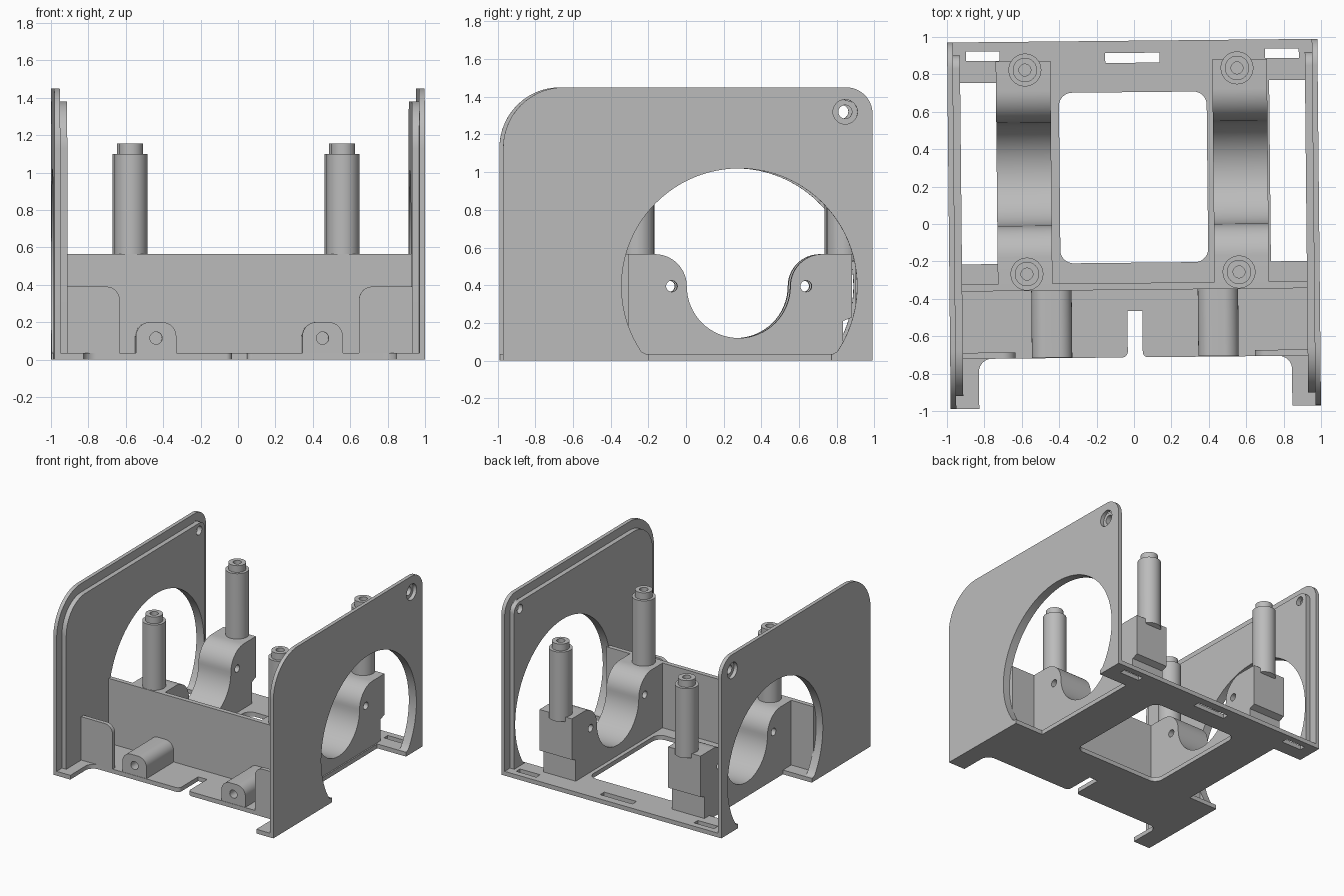
import bpy, bmesh, math
from mathutils import Vector, Matrix

cube = bpy.data.objects.get("Cube")
if cube:
    bpy.data.objects.remove(cube, do_unlink=True)

grey = bpy.data.materials.new("plain_grey")
grey.use_nodes = True
grey.diffuse_color = (0.5, 0.5, 0.5, 1)
grey.node_tree.nodes["Principled BSDF"].inputs["Base Color"].default_value = (0.5, 0.5, 0.5, 1)

TURN = Matrix.Rotation(0.01, 4, 'Z')   # whole bracket sits very slightly turned
FLOOR = 0.035
parts = []


def fillet(corners, steps=10):
    """Outline from (u, v, radius) corners, rounding those with a radius."""
    out = []
    for i, (u, v, r) in enumerate(corners):
        p = Vector((u, v))
        if r == 0:
            out.append(p)
            continue
        a = (Vector(corners[i - 1][:2]) - p).normalized()
        b = (Vector(corners[(i + 1) % len(corners)][:2]) - p).normalized()
        half = a.angle(b) / 2
        centre = p + (a + b).normalized() * r / math.sin(half)
        start = p + a * r / math.tan(half) - centre
        end = p + b * r / math.tan(half) - centre
        for k in range(steps + 1):
            t = k / steps
            out.append(centre + (start * (1 - t) + end * t).normalized() * r)
    return out


def arc(u, v, r, start, end, steps):
    angles = [math.radians(start + (end - start) * k / steps) for k in range(steps + 1)]
    return [Vector((u + r * math.cos(a), v + r * math.sin(a))) for a in angles]


def rect(u0, u1, v0, v1, r=0):
    return fillet([(u0, v0, r), (u1, v0, r), (u1, v1, r), (u0, v1, r)])


def circle(u, v, r, n=32):
    return arc(u, v, r, 0, 360, n)[:-1]


def prism(name, outline, axis, a, b, cutter=False):
    """Extrude an outline along an axis: X uses (y, z), Y uses (x, z), Z uses (x, y)."""
    place = {'X': lambda p, d: (d, p.x, p.y),
             'Y': lambda p, d: (p.x, d, p.y),
             'Z': lambda p, d: (p.x, p.y, d)}[axis]
    bm = bmesh.new()
    low = [bm.verts.new(place(p, a)) for p in outline]
    high = [bm.verts.new(place(p, b)) for p in outline]
    bm.faces.new(low)
    bm.faces.new(high)
    n = len(low)
    for i in range(n):
        j = (i + 1) % n
        bm.faces.new((low[i], low[j], high[j], high[i]))
    bmesh.ops.recalc_face_normals(bm, faces=bm.faces)
    mesh = bpy.data.meshes.new(name)
    bm.to_mesh(mesh)
    bm.free()
    mesh.materials.append(grey)
    ob = bpy.data.objects.new(name, mesh)
    bpy.context.collection.objects.link(ob)
    if not cutter:
        parts.append(ob)
    return ob


def cut(ob, *holes):
    """Subtract prisms given as (outline, axis, a, b), then drop the cutters."""
    cutters = [prism("cutter", *h, cutter=True) for h in holes]
    for c in cutters:
        c.hide_render = True
        m = ob.modifiers.new("cut", 'BOOLEAN')
        m.operation = 'DIFFERENCE'
        m.solver = 'EXACT'
        m.object = c
    bpy.context.view_layer.update()
    done = bpy.data.meshes.new_from_object(ob.evaluated_get(bpy.context.evaluated_depsgraph_get()))
    ob.modifiers.clear()
    ob.data = done
    for c in cutters:
        bpy.data.objects.remove(c, do_unlink=True)


# Floor plate with front feet, centre notch, windows and rear slots
side = [(0.99, 0.98, 0), (0.99, -0.98, 0), (0.837, -0.98, 0), (0.837, -0.713, 0.07),
        (0.04, -0.713, 0.03), (0.04, -0.465, 0)]
floor = prism("floor_plate", fillet(side + [(-x, y, r) for x, y, r in reversed(side)]), 'Z', 0, FLOOR)
floor_holes = [rect(-0.395, 0.395, -0.207, 0.705, 0.07), rect(-0.145, 0.145, 0.862, 0.915)]
for s in (-1, 1):
    floor_holes.append(rect(s * 0.73, s * 1.1, -0.207, 0.762))
    floor_holes.append(rect(s * 0.71, s * 0.89, 0.88, 0.93))
cut(floor, *[(h, 'Z', -0.1, 0.1) for h in floor_holes])

# Side walls: outer skin plus inset inner layer, with one large round opening
opening = [Vector((p.x, max(p.y, FLOOR))) for p in circle(0.273, 0.395, 0.625, 96)
           if p.y > -0.0]
opening = [p for i, p in enumerate(opening) if (p - opening[i - 1]).length > 1e-5]
slot = rect(-0.207, 0.762, -0.1, 0.1)
for s, label in ((-1, "right"), (1, "left")):
    skin = prism(label + "_wall_outer",
                 fillet([(-0.98, 0, 0), (0.98, 0, 0), (0.98, 1.45, 0.14), (-0.98, 1.45, 0.32)], 16),
                 'X', s * 0.96, s * 0.99)
    inner = prism(label + "_wall_inner",
                  fillet([(-0.91, 0.02, 0), (0.91, 0.02, 0), (0.91, 1.38, 0.07), (-0.91, 1.38, 0.25)], 16),
                  'X', s * 0.922, s * 0.96)
    a, b = s * 0.8, s * 1.1
    cut(skin, (opening, 'X', a, b), (slot, 'X', a, b), (circle(0.835, 1.32, 0.065), 'X', a, b))
    cut(inner, (opening, 'X', a, b), (slot, 'X', a, b), (circle(0.835, 1.32, 0.036), 'X', a, b))

# Cross wall between the sides
prism("cross_wall", rect(-0.93, 0.93, 0.02, 0.565), 'Y', -0.352, -0.315)

# Cradles with cross bores and four stepped posts
cradle_shape = ([Vector((-0.33, 0.02)), Vector((-0.33, 0.565))]
                + arc(-0.173, 0.395, 0.17, 90, 0, 14)
                + arc(0.272, 0.395, 0.275, 180, 360, 32)[1:-1]
                + arc(0.717, 0.395, 0.17, 180, 90, 14)
                + [Vector(p) for p in ((0.875, 0.565), (0.875, 0.23), (0.825, 0.21), (0.825, 0.02))])
for s, label in ((-1, "right"), (1, "left")):
    mid = s * 0.579 - 0.006
    cradle = prism(label + "_cradle", cradle_shape, 'X', mid - 0.146, mid + 0.146)
    cut(cradle, *[(circle(y, 0.395, 0.03, 20), 'X', mid - 0.3, mid + 0.3) for y in (-0.083, 0.63)])
    post_x = s * 0.567 - 0.008
    for y, end in ((-0.262, "front"), (0.829, "back")):
        name = label + "_" + end + "_post"
        post = prism(name, circle(post_x, y, 0.088), 'Z', 0.53, 1.1)
        if end == "back":
            # the overhanging foot of the post slopes back into the cradle
            for v in post.data.vertices:
                if v.co.z < 0.6:
                    v.co.z -= max(0, 0.87 - v.co.y) * 0.5
        pin = prism(name + "_pin", circle(post_x, y, 0.065), 'Z', 1.09, 1.155)
        bore = (circle(post_x, y, 0.032, 20), 'Z', 0.95, 1.3)
        cut(post, bore)
        cut(pin, bore)

# Front corner panels and screw bosses
for s, label in ((-1, "right"), (1, "left")):
    prism(label + "_corner_panel",
          fillet([(s * 0.93, 0.02, 0), (s * 0.64, 0.02, 0), (s * 0.64, 0.39, 0.07), (s * 0.93, 0.39, 0)]),
          'Y', -0.713, -0.68)
    x = s * 0.445
    boss = prism(label + "_screw_boss",
                 fillet([(x - 0.108, 0.02, 0), (x + 0.108, 0.02, 0),
                         (x + 0.108, 0.2, 0.075), (x - 0.108, 0.2, 0.075)]),
                 'Y', -0.71, -0.34)
    cut(boss, (circle(x, 0.115, 0.033, 20), 'Y', -0.9, -0.5))

# Shared turn and shading
bpy.ops.object.select_all(action='DESELECT')
for ob in parts:
    ob.data.transform(TURN)
    ob.select_set(True)
bpy.context.view_layer.objects.active = parts[0]
bpy.ops.object.shade_smooth_by_angle(angle=math.radians(30))
